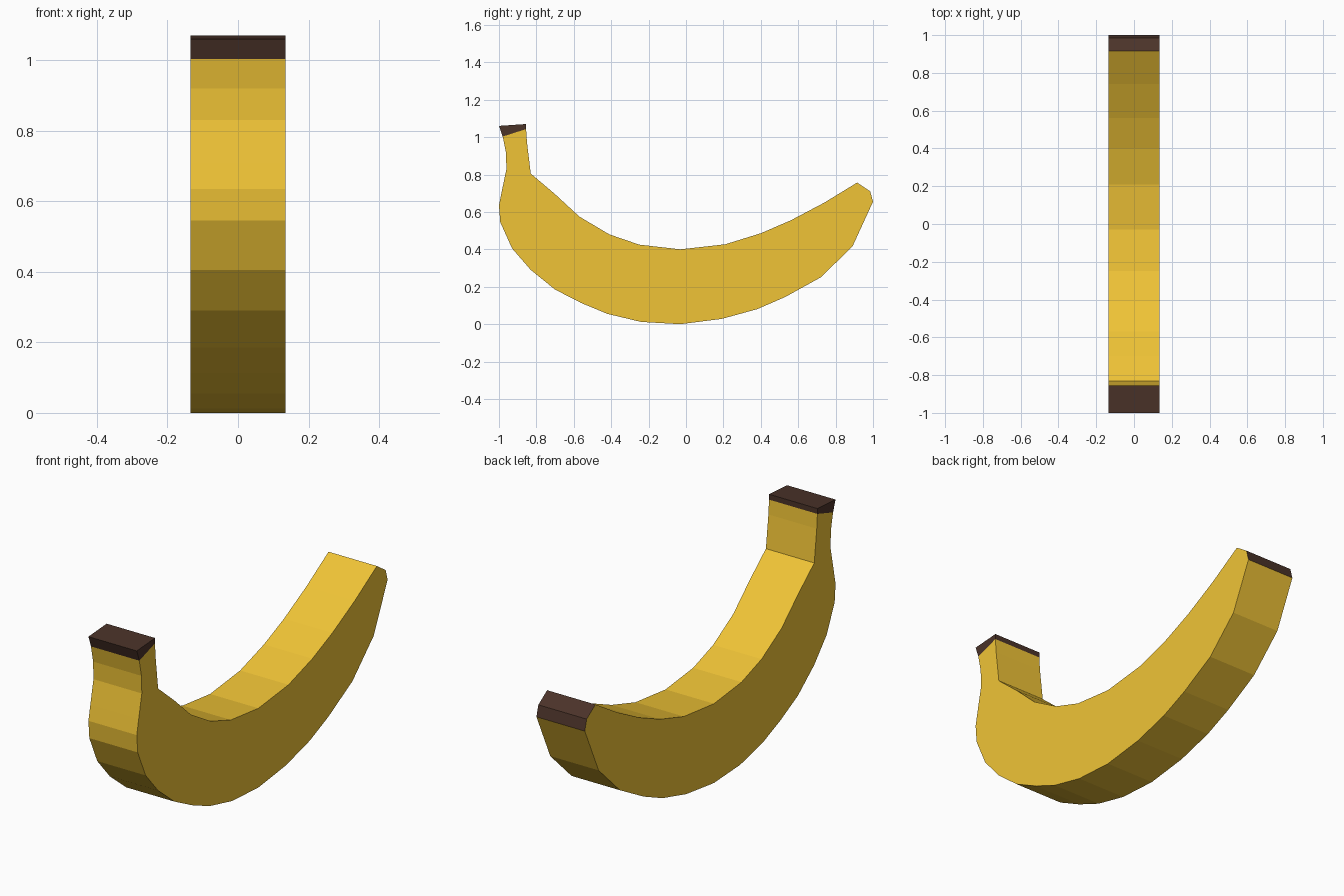
import bpy, bmesh

if "Cube" in bpy.data.objects:
    bpy.data.objects.remove(bpy.data.objects["Cube"])

HALF_WIDTH = 0.135


def material(name, rgb):
    m = bpy.data.materials.new(name)
    m.diffuse_color = (*rgb, 1)
    m.use_nodes = True
    m.node_tree.nodes["Principled BSDF"].inputs["Base Color"].default_value = m.diffuse_color
    return m


def slab(name, profile, materials, open_edge, dark_edges=()):
    """Extrude a (y, z) profile across x; open_edge is the hidden joint wall."""
    bm = bmesh.new()
    left = [bm.verts.new((-HALF_WIDTH, y, z)) for y, z in profile]
    right = [bm.verts.new((HALF_WIDTH, y, z)) for y, z in profile]
    bm.faces.new(left[::-1])
    bm.faces.new(right)
    n = len(profile)
    for i in range(n):
        if i == open_edge:
            continue
        j = (i + 1) % n
        f = bm.faces.new((left[i], left[j], right[j], right[i]))
        f.material_index = 1 if i in dark_edges else 0
    bmesh.ops.recalc_face_normals(bm, faces=bm.faces[:])
    mesh = bpy.data.meshes.new(name)
    bm.to_mesh(mesh)
    bm.free()
    for m in materials:
        mesh.materials.append(m)
    obj = bpy.data.objects.new(name, mesh)
    bpy.context.collection.objects.link(obj)
    return obj


yellow = material("peel_yellow", (0.87, 0.55, 0.037))
brown = material("tip_brown", (0.07, 0.033, 0.022))

# Outer curve from the stem down, under the belly and up to the tip
outer = [(-0.98, 1.003), (-0.963, 0.92), (-0.96, 0.83), (-0.985, 0.71), (-1.0, 0.635),
         (-0.993, 0.545), (-0.93, 0.405), (-0.83, 0.29), (-0.70, 0.185), (-0.56, 0.113),
         (-0.42, 0.055), (-0.24, 0.012), (-0.03, 0.0), (0.19, 0.028), (0.38, 0.08),
         (0.53, 0.145), (0.72, 0.25), (0.89, 0.415)]
# Blunt tip
tip = [(1.0, 0.655), (0.985, 0.71), (0.915, 0.757)]
# Inner curve back to the stem
inner = [(0.74, 0.65), (0.56, 0.555), (0.40, 0.486), (0.21, 0.427), (-0.03, 0.40),
         (-0.25, 0.425), (-0.41, 0.48), (-0.57, 0.575), (-0.70, 0.695), (-0.83, 0.805),
         (-0.85, 0.97), (-0.855, 1.043)]

# Fruit body, with the two tip walls in brown
body = outer + tip + inner
k = len(outer)
slab("fruit_body", body, [yellow, brown], len(body) - 1, (k, k + 1))

# Stem cap
cap = [outer[0], inner[-1], (-0.855, 1.07), (-1.0, 1.06)]
slab("stem_cap", cap, [brown], 0)
